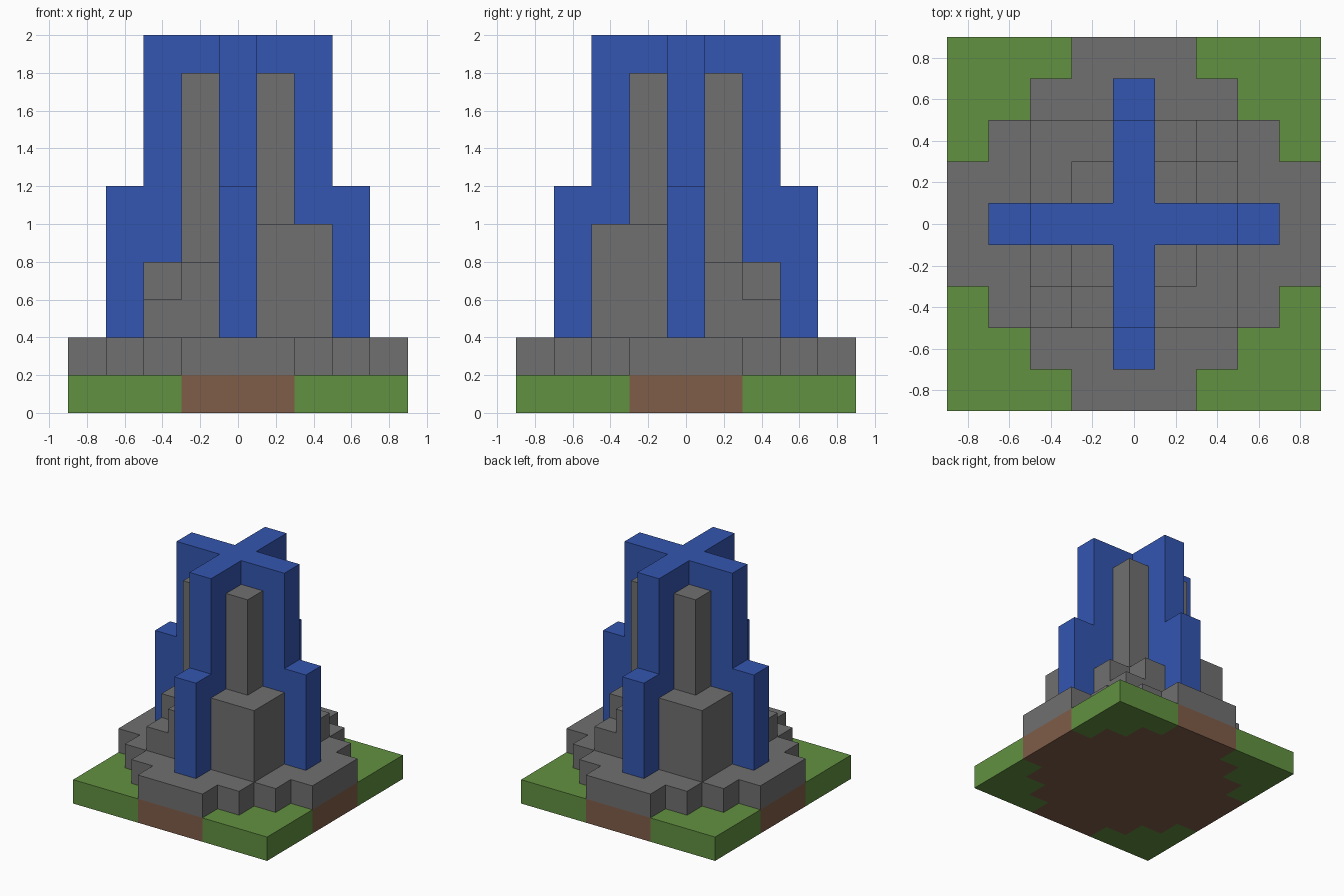
import bpy
import bmesh

if "Cube" in bpy.data.objects:
    bpy.data.objects.remove(bpy.data.objects["Cube"], do_unlink=True)


def material(name, color):
    mat = bpy.data.materials.new(name)
    mat.use_nodes = True
    mat.diffuse_color = (*color, 1)
    mat.node_tree.nodes["Principled BSDF"].inputs["Base Color"].default_value = (*color, 1)
    return mat


grass = material("grass green", (0.122, 0.283, 0.053))
earth = material("earth brown", (0.212, 0.109, 0.065))
stone = material("stone grey", (0.162, 0.162, 0.162))
water = material("water blue", (0.034, 0.093, 0.44))


def turn(points, quarters):
    """Rotate an outline about z by quarter turns."""
    for _ in range(quarters):
        points = [(-y, x) for x, y in points]
    return points


def all_round(points):
    """Repeat a quarter outline four times into a closed outline."""
    return [p for q in range(4) for p in turn(points, q)]


def square(x0, y0, x1, y1):
    return [(x0, y0), (x1, y0), (x1, y1), (x0, y1)]


def prism(name, outline, bottom, top, mat):
    """Extrude a flat outline from bottom to top."""
    bm = bmesh.new()
    base = bm.faces.new([bm.verts.new((x, y, bottom)) for x, y in outline])
    side = bmesh.ops.extrude_face_region(bm, geom=[base], use_keep_orig=True)
    moved = [v for v in side["geom"] if isinstance(v, bmesh.types.BMVert)]
    bmesh.ops.translate(bm, verts=moved, vec=(0, 0, top - bottom))
    bmesh.ops.recalc_face_normals(bm, faces=bm.faces)
    mesh = bpy.data.meshes.new(name)
    bm.to_mesh(mesh)
    bm.free()
    mesh.materials.append(mat)
    obj = bpy.data.objects.new(name, mesh)
    bpy.context.collection.objects.link(obj)
    return obj


# Ground: stepped round earth core, with grass filling the four corners
steps = [(.9, .3), (.7, .3), (.7, .5), (.5, .5), (.5, .7), (.3, .7), (.3, .9)]
prism("earth_core", all_round(steps), 0, .2, earth)
for q in range(4):
    prism(f"grass_corner_{q}", turn(steps + [(.9, .9)], q), 0, .2, grass)

# Stone basin on top of the earth
prism("stone_basin", all_round(steps), .2, .4, stone)


# Crossed sheets of water in two tiers
def cross(reach):
    return all_round([(reach, -.1), (reach, .1), (.1, .1)])


prism("lower_water_cross", cross(.7), .4, 1.2, water)
prism("upper_water_cross", cross(.5), 1.2, 2, water)

# Stone pillars between the arms: broad plinths and stepped plinths alternate
pillar = square(.1, .1, .3, .3)
ledge = [(.3, .1), (.5, .1), (.5, .3), (.3, .3), (.3, .5), (.1, .5), (.1, .3), (.3, .3)]
for q in range(4):
    if q % 2:
        prism(f"broad_plinth_{q}", turn(square(.1, .1, .5, .5), q), .4, 1, stone)
        prism(f"pillar_{q}", turn(pillar, q), 1, 1.8, stone)
    else:
        prism(f"pillar_{q}", turn(pillar, q), .4, 1.8, stone)
        prism(f"side_step_{q}", turn(square(.3, .1, .5, .3), q), .4, .8, stone)
        prism(f"end_step_{q}", turn(square(.1, .3, .3, .5), q), .4, .8, stone)
        prism(f"corner_step_{q}", turn(square(.3, .3, .5, .5), q), .4, .6, stone)
